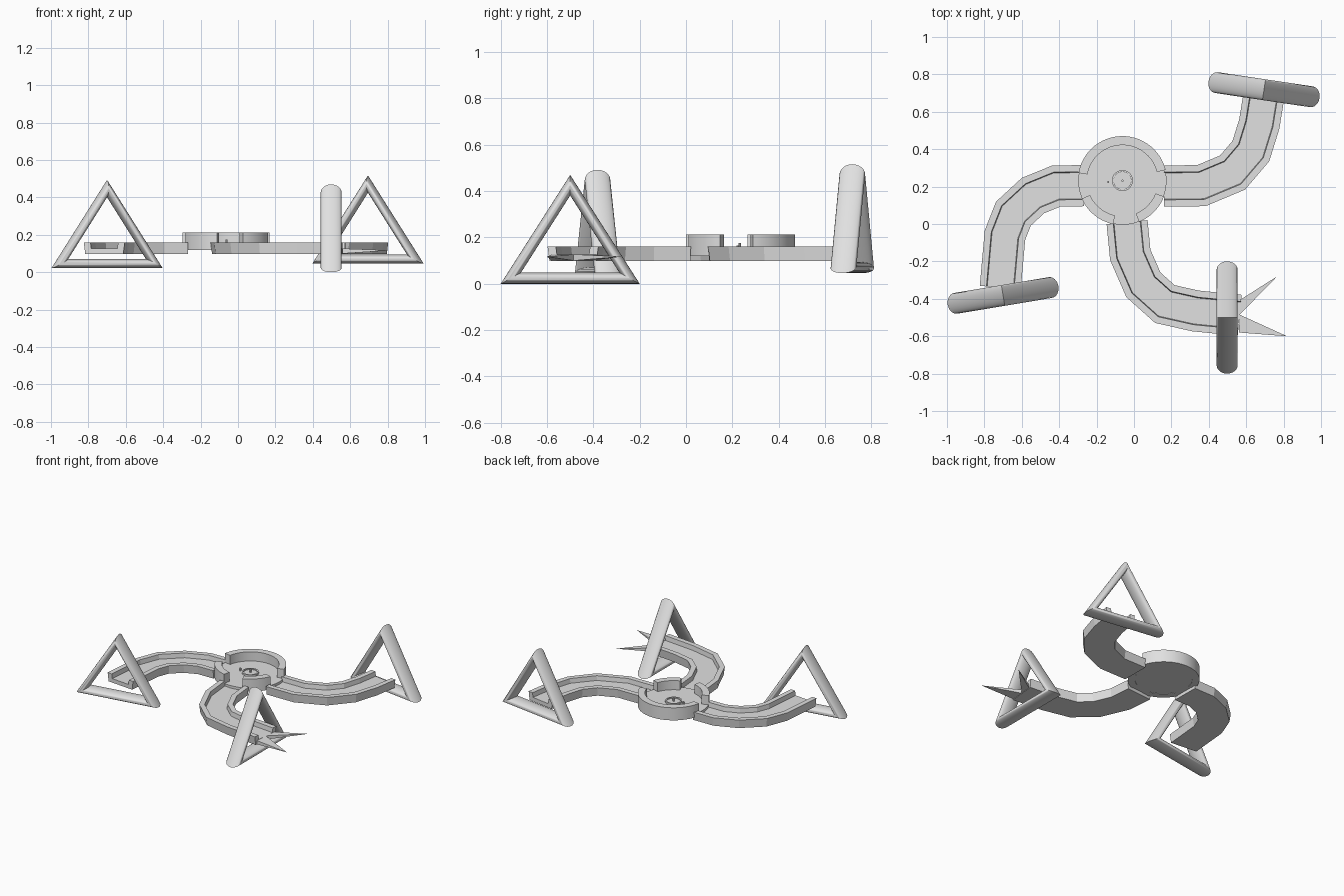
import bpy, bmesh, math
from mathutils import Vector

if "Cube" in bpy.data.objects:
    bpy.data.objects.remove(bpy.data.objects["Cube"])

grey = bpy.data.materials.new("light grey")
grey.diffuse_color = (0.75, 0.75, 0.75, 1)
grey.use_nodes = True
grey.node_tree.nodes["Principled BSDF"].inputs["Base Color"].default_value = grey.diffuse_color
HUB = Vector((-0.062, 0.232))


def finish(name, bm, smooth=None):
    bmesh.ops.recalc_face_normals(bm, faces=bm.faces)
    me = bpy.data.meshes.new(name)
    bm.to_mesh(me)
    bm.free()
    ob = bpy.data.objects.new(name, me)
    bpy.context.collection.objects.link(ob)
    me.materials.append(grey)
    if smooth:
        bpy.ops.object.select_all(action='DESELECT')
        ob.select_set(True)
        bpy.context.view_layer.objects.active = ob
        bpy.ops.object.shade_smooth_by_angle(angle=math.radians(smooth))
    return ob


def loft(bm, rings, closed=False):
    """Skin a list of equal closed rings; cap the ends unless closed."""
    vs = [[bm.verts.new(p) for p in r] for r in rings]
    n = len(vs[0])
    for i in range(len(vs) if closed else len(vs) - 1):
        a, b = vs[i], vs[(i + 1) % len(vs)]
        for j in range(n):
            k = (j + 1) % n
            bm.faces.new((a[j], a[k], b[k], b[j]))
    if not closed:
        bm.faces.new(vs[0])
        bm.faces.new(vs[-1])


def disc(name, c, r, z0, z1, seg=48):
    bm = bmesh.new()
    loft(bm, [[(c[0] + r * math.cos(2 * math.pi * i / seg),
                c[1] + r * math.sin(2 * math.pi * i / seg), z)
               for i in range(seg)] for z in (z0, z1)])
    return finish(name, bm, 35)


def rim(name, c, ri, ro, z0, z1, a0, a1, seg):
    """Arc of a ring wall between two angles in degrees."""
    bm = bmesh.new()
    full = a1 - a0 >= 360
    rings = []
    for i in range(seg if full else seg + 1):
        t = math.radians(a0 + (a1 - a0) * i / seg)
        rings.append([(c[0] + r * math.cos(t), c[1] + r * math.sin(t), z)
                      for r, z in ((ri, z0), (ro, z0), (ro, z1), (ri, z1))])
    loft(bm, rings, full)
    return finish(name, bm, 35)


# Channel arms: a U profile swept along a path with mitred corners
PROFILE = [(-0.102, 0.098), (-0.11, 0.16), (-0.074, 0.16), (-0.07, 0.127),
           (0.07, 0.127), (0.074, 0.16), (0.11, 0.16), (0.102, 0.098)]


def channel(name, path):
    pts = [Vector(p) for p in path]
    dirs = [(b - a).normalized() for a, b in zip(pts, pts[1:])]
    rings = []
    for i, p in enumerate(pts):
        d0, d1 = dirs[max(i - 1, 0)], dirs[min(i, len(dirs) - 1)]
        t = (d0 + d1).normalized()
        side = Vector((-t.y, t.x)) / t.dot(d0)
        rings.append([(p.x + side.x * u, p.y + side.y * u, z) for u, z in PROFILE])
    bm = bmesh.new()
    loft(bm, rings)
    return finish(name, bm)


channel("left_channel", [(-0.27, 0.205), (-0.415, 0.203), (-0.54, 0.152),
                         (-0.645, 0.055), (-0.69, -0.06), (-0.715, -0.34)])
channel("right_channel", [(0.16, 0.203), (0.36, 0.205), (0.527, 0.275),
                          (0.625, 0.39), (0.67, 0.535), (0.695, 0.69)])
channel("front_channel", [(-0.037, 0.01), (-0.02, -0.165), (0.05, -0.325),
                          (0.165, -0.428), (0.33, -0.465), (0.565, -0.488)])

# Round hub with a rim broken by three openings
disc("hub_floor", HUB, 0.236, 0.122, 0.145)
for i, (a0, a1, seg) in enumerate(((14, 170, 26), (204, 258, 10), (292, 339, 9))):
    rim(f"hub_rim_{i + 1}", HUB, 0.19, 0.238, 0.12, 0.212, a0, a1, seg)

# Small dial at the hub centre, with a pin and a side peg
disc("dial_base", HUB, 0.045, 0.14, 0.15, 32)
rim("dial_ring", HUB, 0.046, 0.056, 0.14, 0.157, 0, 360, 32)
disc("dial_pin", HUB, 0.006, 0.145, 0.175, 10)
disc("side_peg", (-0.138, 0.225), 0.006, 0.14, 0.165, 8)


# Triangular frames: mitred bars of oval section
def frame(name, centre, angle, z0, width=0.6, height=0.47, thick=0.048, depth=0.056):
    corners = [Vector((-width / 2, 0)), Vector((width / 2, 0)), Vector((0, height))]
    slant = math.hypot(width / 2, height)
    inr = width * height / (width + 2 * slant)
    mid = Vector((0, inr))                      # incentre keeps offsets even
    ca, sa = math.cos(angle), math.sin(angle)
    seg = 24
    rings = []
    for c in corners:
        ring = []
        for j in range(seg):
            t = 2 * math.pi * j / seg
            inset = thick / 2 * (1 - math.cos(t))
            p = mid + (c - mid) * (1 - inset / inr)
            w = depth * math.sin(t)
            ring.append((centre[0] + p.x * ca - w * sa,
                         centre[1] + p.x * sa + w * ca, z0 + p.y))
        rings.append(ring)
    bm = bmesh.new()
    loft(bm, rings, True)
    return finish(name, bm, 30)


frame("left_frame", (-0.70, -0.382), math.radians(9.5), 0.022)
frame("right_frame", (0.695, 0.718), math.radians(-8.5), 0.046)
frame("front_frame", (0.498, -0.50), math.radians(90), 0.0)


# Thin spikes at the end of the front channel
def spike(name, a, b, tip):
    bm = bmesh.new()
    base = [bm.verts.new((p[0], p[1], z)) for p, z in
            ((a, 0.10), (b, 0.10), (b, 0.127), (a, 0.127))]
    top = bm.verts.new((*tip, 0.117))
    bm.faces.new(base)
    for i in range(4):
        bm.faces.new((base[i], base[(i + 1) % 4], top))
    return finish(name, bm)


spike("back_spike", (0.56, -0.41), (0.565, -0.485), (0.765, -0.28))
spike("front_spike", (0.565, -0.485), (0.56, -0.58), (0.818, -0.60))
